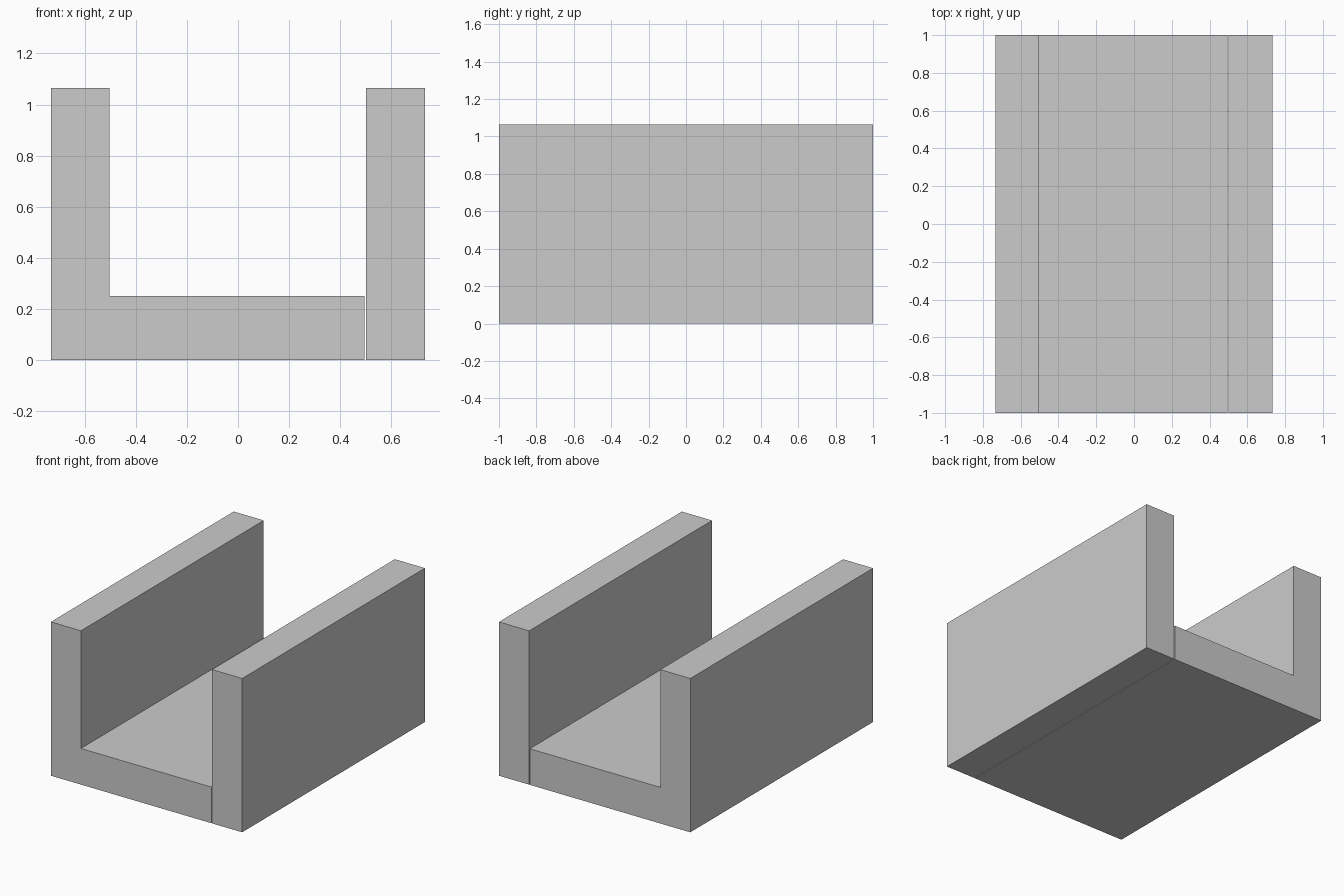
import bpy

if "Cube" in bpy.data.objects:
    bpy.data.objects.remove(bpy.data.objects["Cube"])


def box(name, x0, x1, height, depth=2.0):
    """Block standing on the ground, centred on y."""
    bpy.ops.mesh.primitive_cube_add(size=1, location=((x0 + x1) / 2, 0, height / 2))
    ob = bpy.context.object
    ob.name = name
    ob.scale = (x1 - x0, depth, height)
    bpy.ops.object.transform_apply(location=False, rotation=False, scale=True)
    return ob


# Floor slab meets the left wall and leaves a hairline gap at the right wall
box("floor_slab", -0.503, 0.496, 0.25)

# Tall side walls
box("left_wall", -0.733, -0.503, 1.065)
box("right_wall", 0.501, 0.732, 1.065)
